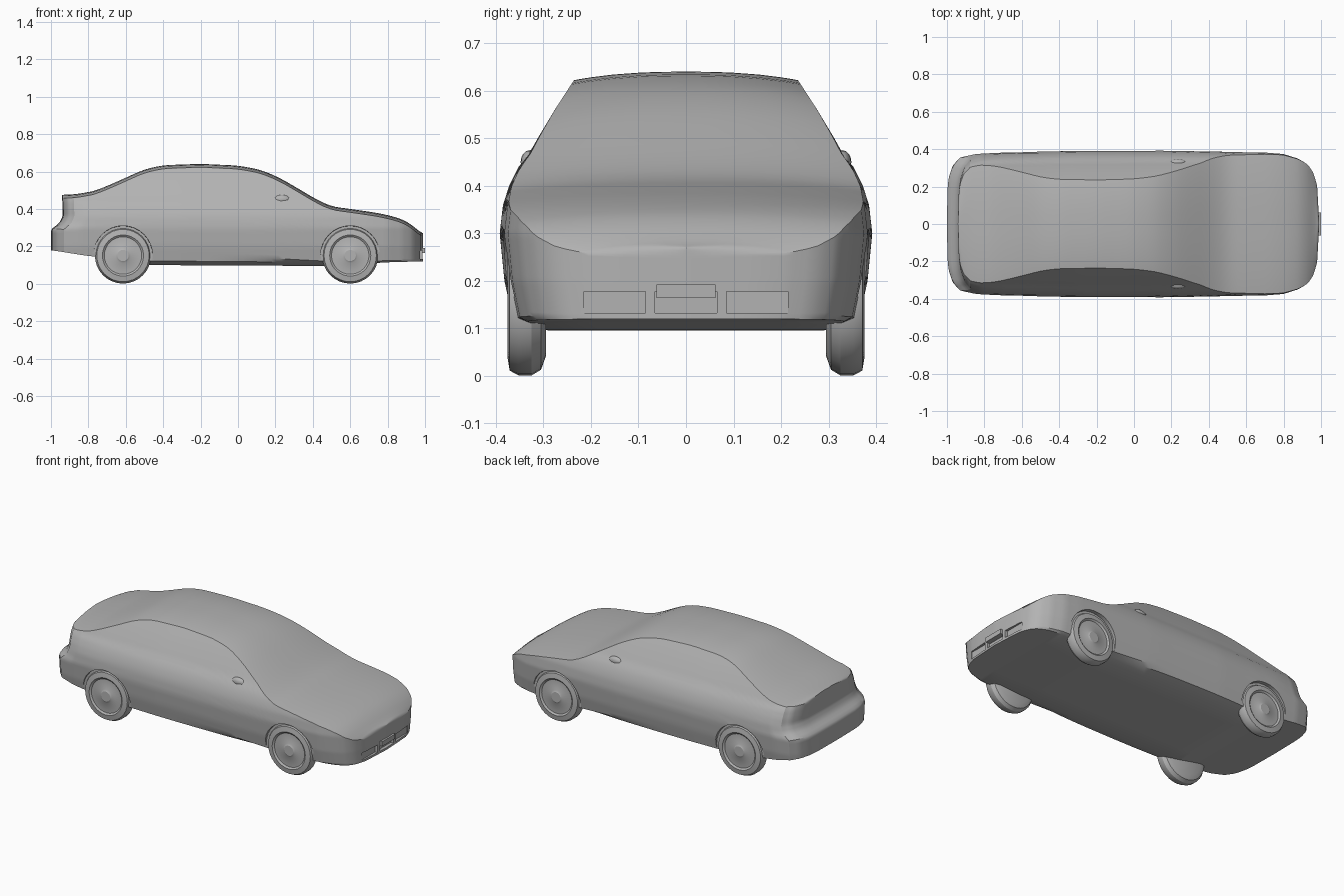
import bpy, bmesh, math

cube = bpy.data.objects.get("Cube")
if cube:
    bpy.data.objects.remove(cube, do_unlink=True)

grey = bpy.data.materials.new("plain_grey")
grey.use_nodes = True
COLOUR = (0.45, 0.45, 0.45, 1)
grey.diffuse_color = COLOUR
for node in grey.node_tree.nodes:
    if node.type == 'BSDF_PRINCIPLED':
        node.inputs["Base Color"].default_value = COLOUR


def interp(table, x):
    if x <= table[0][0]:
        return table[0][1]
    for (a, va), (b, vb) in zip(table, table[1:]):
        if x <= b:
            return va + (vb - va) * (x - a) / (b - a)
    return table[-1][1]


def soft(table, x, r=0.035):
    return sum(interp(table, x + r * k / 2) for k in range(-2, 3)) / 5


def finish(bm, name, angle=30):
    bmesh.ops.recalc_face_normals(bm, faces=bm.faces)
    mesh = bpy.data.meshes.new(name)
    bm.to_mesh(mesh)
    bm.free()
    mesh.materials.append(grey)
    ob = bpy.data.objects.new(name, mesh)
    bpy.context.collection.objects.link(ob)
    smooth(ob, angle)
    return ob


def smooth(ob, angle=30):
    bpy.ops.object.select_all(action='DESELECT')
    ob.select_set(True)
    bpy.context.view_layer.objects.active = ob
    bpy.ops.object.shade_smooth_by_angle(angle=math.radians(angle))


def box(name, x, y, z, sx, sy, sz):
    bm = bmesh.new()
    bmesh.ops.create_cube(bm, size=1)
    for v in bm.verts:
        v.co = (x + v.co.x * sx, y + v.co.y * sy, z + v.co.z * sz)
    return finish(bm, name)


def lathe(name, x, z, side, profile, n=32):
    """Rings of (radius, y) spun about a sideways axle, closed at both ends."""
    bm = bmesh.new()
    rings = [[bm.verts.new((x + r * math.cos(i * math.tau / n), side * y,
                            z + r * math.sin(i * math.tau / n)))
              for i in range(n)] for r, y in profile]
    for a, b in zip(rings, rings[1:]):
        for i in range(n):
            j = (i + 1) % n
            bm.faces.new((a[i], a[j], b[j], b[i]))
    bm.faces.new(rings[0])
    bm.faces.new(rings[-1])
    return finish(bm, name)


# Side silhouette, floor line, plan taper and side bulge
TOP = [(-1, .475), (-.9, .48), (-.76, .498), (-.66, .54), (-.5, .612), (-.4, .634),
       (-.2, .641), (0, .632), (.12, .61), (.22, .568), (.32, .51), (.42, .45),
       (.5, .413), (.6, .4), (.75, .378), (.85, .355), (.92, .325), (.99, .26)]
FLOOR = [(-1, .18), (-.8, .148), (-.72, .142), (-.52, .1), (.5, .095), (.8, .115), (1, .12)]
TAPER = [(-1, 0), (-.997, .5), (-.99, .64), (-.97, .8), (-.93, .91), (-.85, .955),
         (-.7, .975), (-.3, 1), (.2, 1), (.7, .975), (.8, .955), (.88, .89),
         (.93, .81), (.96, .7), (.98, .52), (.99, 0)]
BULGE = [(.095, .29), (.12, .365), (.2, .382), (.3, .392), (.36, .385), (.4, .372),
         (.44, .352), (.46, .334), (.5, .312), (.56, .276), (.62, .237), (.64, .225)]
REAR_STEP = [(.29, 0), (.325, .045), (.36, .062), (.46, .06), (.49, .055)]
CROWN = 0.018


def half_section(u):
    top, floor, taper = soft(TOP, u), soft(FLOOR, u), interp(TAPER, u)
    shoulder = top - CROWN
    pts = [(0, floor), (interp(BULGE, floor) * .6, floor)]
    for i in range(25):
        z = floor + (shoulder - floor) * i / 24
        pts.append((interp(BULGE, z), z))
    edge = pts[-1][0]
    for f in (.96, .85, .65, .4, .2, 0):
        pts.append((edge * f, top - CROWN * f ** 2.5))
    fade = max(0, min(1, (-.75 - u) / .2))
    return [(u + interp(REAR_STEP, z) * fade, y * taper, z) for y, z in pts]


# Body shell
bm = bmesh.new()
rows = []
STATIONS = 84
for s in range(STATIONS + 1):
    u = -.005 + .995 * math.sin(math.pi * (s / STATIONS - .5))
    half = half_section(u)
    ring = half + [(x, -y, z) for x, y, z in half[-2:0:-1]]
    rows.append([bm.verts.new(p) for p in ring])
for a, b in zip(rows, rows[1:]):
    for i in range(len(a)):
        j = (i + 1) % len(a)
        bm.faces.new((a[i], a[j], b[j], b[i]))
bmesh.ops.remove_doubles(bm, verts=bm.verts, dist=1e-5)
body = finish(bm, "car_body")

# Wheel arches and front air intakes cut from the shell
WHEELS = [("rear", -.615, .151), ("front", .6, .151)]
cutters = []
for label, x, z in WHEELS:
    for side in (-1, 1):
        cutters.append(lathe("arch_cutter", x, z, side, [(.158, .362), (.163, .45)]))
for y in (-.15, 0, .15):
    cutters.append(box("intake_cutter", 1, y, .155, .06, .13, .045))
for cutter in cutters:
    cutter.hide_render = True
    bpy.context.view_layer.objects.active = body
    mod = body.modifiers.new("cut", 'BOOLEAN')
    mod.operation = 'DIFFERENCE'
    mod.solver = 'EXACT'
    mod.object = cutter
    bpy.ops.object.modifier_apply(modifier=mod.name)
    bpy.data.objects.remove(cutter, do_unlink=True)
smooth(body)

# Wheels with a shallow dished face
for label, x, z in WHEELS:
    for side, hand in ((1, "left"), (-1, "right")):
        lathe(f"{label}_{hand}_wheel", x, z, side,
              [(.11, .295), (.138, .305), (.15, .325), (.15, .352), (.14, .371),
               (.11, .376), (.1, .368), (.04, .37), (.03, .376)])

# Door mirrors
for side, hand in ((1, "left"), (-1, "right")):
    bm = bmesh.new()
    bmesh.ops.create_uvsphere(bm, u_segments=16, v_segments=8, radius=1)
    for v in bm.verts:
        v.co = (.235 + v.co.x * .045, side * (.328 + v.co.y * .02), .45 + v.co.z * .025)
    finish(bm, f"{hand}_mirror", 60)

# Front plate holder
box("front_plate", .985, 0, .178, .03, .125, .028)
